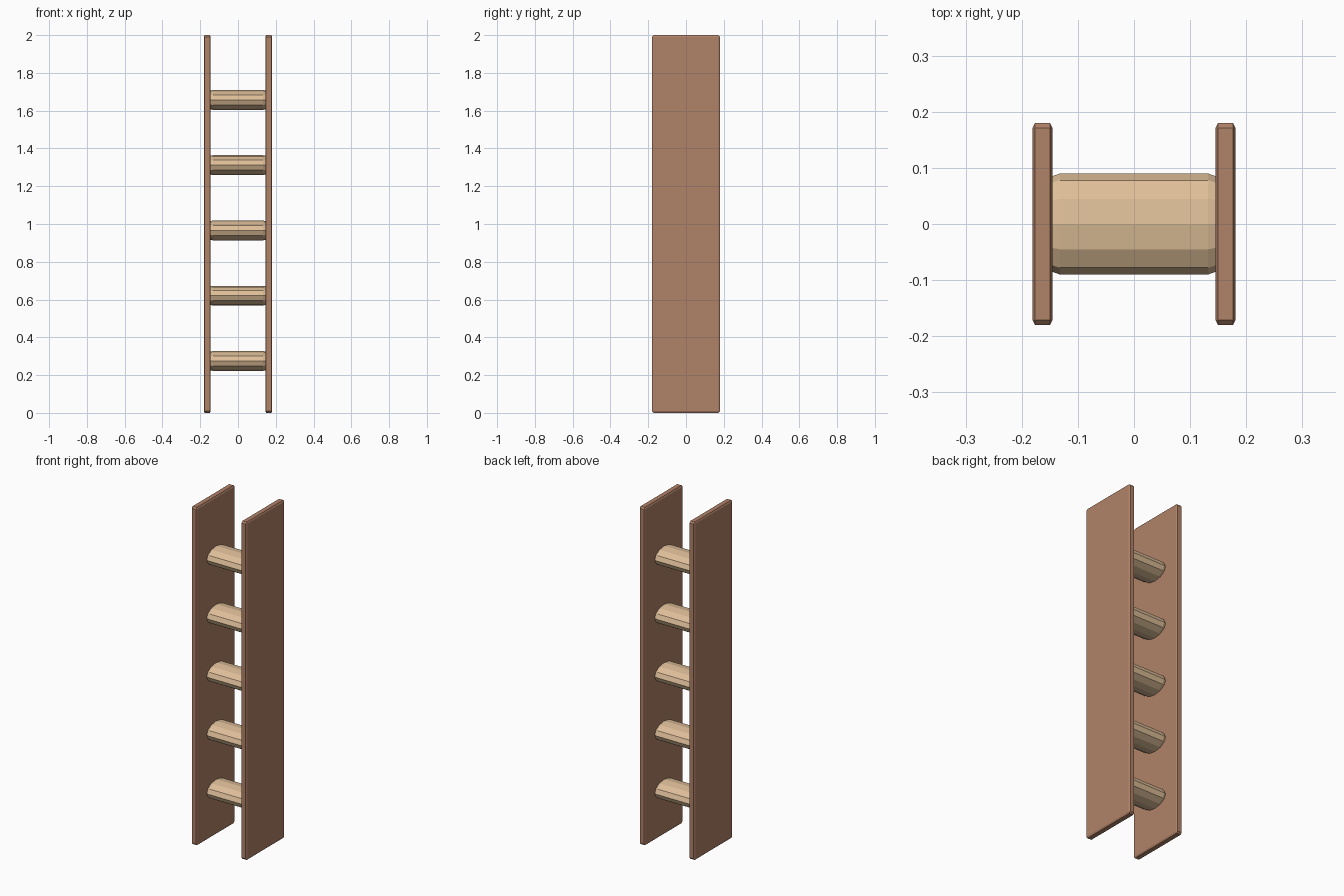
import bpy, bmesh, math
from mathutils import Vector, Matrix

if "Cube" in bpy.data.objects:
    bpy.data.objects.remove(bpy.data.objects["Cube"])


def material(name, rgb):
    m = bpy.data.materials.new(name)
    m.diffuse_color = (*rgb, 1.0)
    m.use_nodes = True
    m.node_tree.nodes["Principled BSDF"].inputs["Base Color"].default_value = m.diffuse_color
    return m


RAIL_WOOD = material("reddish_brown_wood", (0.434, 0.223, 0.138))
RUNG_WOOD = material("pale_tan_wood", (0.73, 0.515, 0.314))


def finish(bm, name, mat):
    bmesh.ops.recalc_face_normals(bm, faces=bm.faces)
    mesh = bpy.data.meshes.new(name)
    bm.to_mesh(mesh)
    bm.free()
    mesh.materials.append(mat)
    ob = bpy.data.objects.new(name, mesh)
    bpy.context.collection.objects.link(ob)
    return ob


# side board: chamfered slab, then squeezed in thickness so the chamfer is shallow
def board(name, x):
    bm = bmesh.new()
    bmesh.ops.create_cube(bm, size=1.0)
    bmesh.ops.scale(bm, vec=(0.072, 0.36, 2.0), verts=bm.verts)
    bmesh.ops.bevel(bm, geom=bm.edges[:], offset=0.009, segments=1,
                    affect='EDGES', clamp_overlap=True)
    bmesh.ops.scale(bm, vec=(0.5, 1, 1), verts=bm.verts)
    bmesh.ops.translate(bm, vec=(x, 0, 1.0), verts=bm.verts)
    return finish(bm, name, RAIL_WOOD)


# rung: twelve-sided oval bar with chamfered ends
def rung(name, z):
    bm = bmesh.new()
    rings = []
    for x, s in ((-0.145, 0.95), (-0.132, 1), (0.132, 1), (0.145, 0.95)):
        rings.append([bm.verts.new((x, 0.09 * s * math.cos(a), z + 0.0525 * s * math.sin(a)))
                      for a in (i * math.tau / 12 for i in range(12))])
    for r0, r1 in zip(rings, rings[1:]):
        for i in range(12):
            j = (i + 1) % 12
            bm.faces.new((r0[i], r0[j], r1[j], r1[i]))
    bm.faces.new(rings[0])
    bm.faces.new(rings[-1])
    return finish(bm, name, RUNG_WOOD)


board("left_side_board", -0.163)
board("right_side_board", 0.163)
for n in range(5):
    rung(f"rung_{n + 1}", 0.275 + n * 0.3455)
